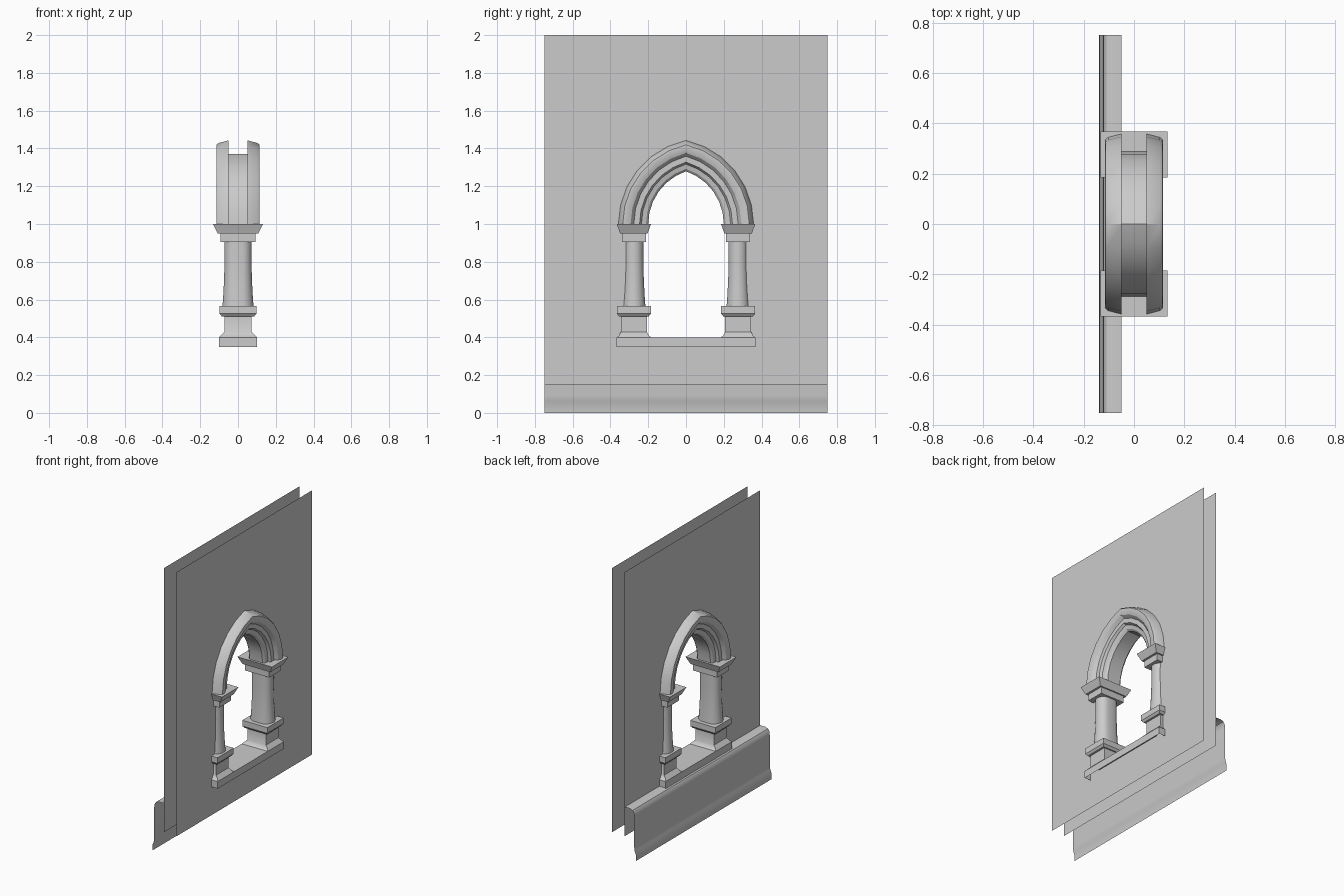
import bpy, bmesh, math

cube = bpy.data.objects.get("Cube")
if cube:
    bpy.data.objects.remove(cube, do_unlink=True)

stone = bpy.data.materials.new("pale grey stone")
stone.use_nodes = True
GREY = (0.6, 0.6, 0.6, 1)
stone.diffuse_color = GREY
stone.node_tree.nodes["Principled BSDF"].inputs["Base Color"].default_value = GREY

SPRING = 1.0     # height where the arch starts
OFFSET = 0.095   # distance of the two arc centres from the middle
STEPS = 6        # facets on each half of the arch
HALF = 0.75      # half length of the wall
FACE = 0.05      # wall face distance from the middle
COLUMN_Y = 0.276


def finish(name, bm, solid=True):
    if solid:
        bmesh.ops.recalc_face_normals(bm, faces=bm.faces)
    mesh = bpy.data.meshes.new(name)
    bm.to_mesh(mesh)
    bm.free()
    mesh.materials.append(stone)
    mesh.shade_smooth()
    mesh.set_sharp_from_angle(angle=math.radians(30))
    obj = bpy.data.objects.new(name, mesh)
    bpy.context.collection.objects.link(obj)
    return obj


def skin(bm, rings, closed=True):
    """Bridge consecutive rings of points with quads."""
    rows = [[bm.verts.new(p) for p in ring] for ring in rings]
    for a, b in zip(rows, rows[1:]):
        n = len(a)
        for i in range(n if closed else n - 1):
            j = (i + 1) % n
            bm.faces.new((a[i], a[j], b[j], b[i]))
    return rows


def rectangle(hx, hy):
    return [(-hx, -hy), (hx, -hy), (hx, hy), (-hx, hy)]


def stadium(hx, hy, n=24):
    pts = []
    for i in range(n):
        a = 2 * math.pi * (i + 0.5) / n
        shift = math.copysign(hx - hy, math.cos(a))
        pts.append((shift + hy * math.cos(a), hy * math.sin(a)))
    return pts


def loft(name, section, levels, y=0.0, bottom=True):
    """Stack sections given as (z, half width x, half width y)."""
    bm = bmesh.new()
    rows = skin(bm, [[(px, y + py, z) for px, py in section(hx, hy)]
                     for z, hx, hy in levels])
    bm.faces.new(rows[-1])
    if bottom:
        bm.faces.new(rows[0])
    return finish(name, bm)


def arch_stations():
    left = [(-1, k / STEPS) for k in range(STEPS + 1)]
    return left + [(1, t) for _, t in reversed(left[:-1])]


def arch_point(w, side, t):
    """Point on the pointed arch whose half width is w."""
    r = w + OFFSET
    a = t * math.acos(OFFSET / r)
    return side * (r * math.cos(a) - OFFSET), SPRING + r * math.sin(a)


# Moulded arch, a mirrored section (x, half width) swept along the curve
half = [(0.05, 0.287), (0.05, 0.358), (0.103, 0.344), (0.114, 0.335),
        (0.115, 0.318), (0.106, 0.293), (0.085, 0.276), (0.085, 0.246),
        (0.068, 0.236), (0.062, 0.212), (0.05, 0.2)]
section = half + [(-x, w) for x, w in reversed(half)]
rings = []
for side, t in arch_stations():
    rings.append([(x, *arch_point(w, side, t)) for x, w in section])
bm = bmesh.new()
skin(bm, rings)
finish("arch_moulding", bm)

# Two wall faces with an arched opening
for sx, name in ((1, "wall_face_left"), (-1, "wall_face_right")):
    bm = bmesh.new()
    outer = [(-HALF, 0.15), (HALF, 0.15), (HALF, 2), (-HALF, 2)]
    hole = [arch_point(0.285, s, t) for s, t in arch_stations()]
    hole += [(0.285, 0.39), (-0.285, 0.39)]
    for loop in (outer, hole):
        vs = [bm.verts.new((sx * FACE, y, z)) for y, z in loop]
        for i, v in enumerate(vs):
            bm.edges.new((v, vs[(i + 1) % len(vs)]))
    bmesh.ops.triangle_fill(bm, use_beauty=True, edges=bm.edges[:],
                            normal=(sx, 0, 0))
    finish(name, bm, solid=False)

# Skirting board along the right wall face, an open moulded strip
profile = [(-0.05, 0.354), (-0.09, 0.354), (-0.11, 0.346), (-0.121, 0.33),
           (-0.124, 0.305), (-0.124, 0.09), (-0.128, 0.065),
           (-0.137, 0.04), (-0.138, 0)]
bm = bmesh.new()
skin(bm, [[(x, y, z) for y in (-HALF, HALF)] for x, z in profile], closed=False)
finish("skirting_board", bm, solid=False)

# Sill under both columns
loft("sill", rectangle, [(0.35, 0.1, 0.367), (0.4, 0.1, 0.367)], bottom=False)

# Columns: pedestal, base block, shaft, neck and capital
for sy, tag in ((-1, "front"), (1, "back")):
    y = sy * COLUMN_Y
    loft(tag + "_pedestal", rectangle,
         [(0.4, 0.1, 0.091), (0.408, 0.092, 0.08), (0.428, 0.072, 0.069),
          (0.515, 0.072, 0.069)], y)
    loft(tag + "_base_block", rectangle,
         [(0.51, 0.085, 0.078), (0.525, 0.097, 0.09), (0.565, 0.097, 0.09)], y)
    loft(tag + "_shaft", stadium,
         [(z, hy + 0.021, hy) for z, hy in
          ((0.56, 0.062), (0.63, 0.057), (0.71, 0.053), (0.8, 0.051), (0.91, 0.052))], y)
    loft(tag + "_neck", rectangle, [(0.905, 0.093, 0.064), (0.95, 0.093, 0.064)], y)
    loft(tag + "_capital", rectangle,
         [(0.95, 0.108, 0.073), (0.99, 0.128, 0.087), (1.0, 0.133, 0.091)], y)
